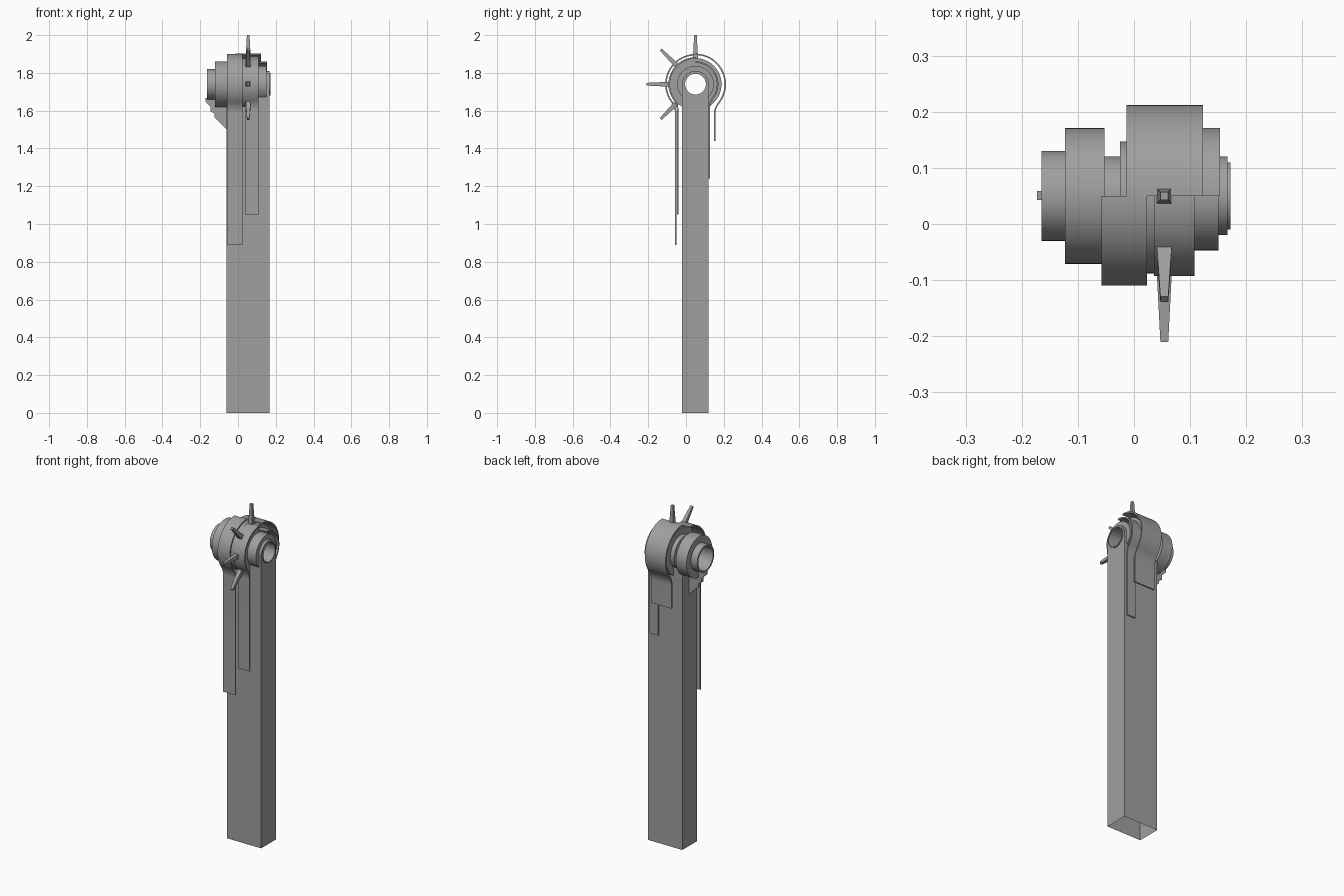
import bpy, bmesh
from math import sin, cos, pi, acos
from mathutils import Vector, Matrix

cube = bpy.data.objects.get("Cube")
if cube:
    bpy.data.objects.remove(cube)

CY, CZ = 0.05, 1.74      # bore axis, running along x
POST_R, BORE_R = 0.07, 0.055

grey = bpy.data.materials.new("plain grey")
grey.use_nodes = True
grey.diffuse_color = (0.35, 0.35, 0.35, 1)
grey.node_tree.nodes["Principled BSDF"].inputs["Base Color"].default_value = (0.35, 0.35, 0.35, 1)


def finish(name, bm, closed=True):
    if closed:
        bmesh.ops.recalc_face_normals(bm, faces=bm.faces)
    mesh = bpy.data.meshes.new(name)
    bm.to_mesh(mesh)
    bm.free()
    mesh.materials.append(grey)
    ob = bpy.data.objects.new(name, mesh)
    bpy.context.collection.objects.link(ob)
    bpy.ops.object.select_all(action='DESELECT')
    ob.select_set(True)
    bpy.context.view_layer.objects.active = ob
    bpy.ops.object.shade_smooth_by_angle(angle=pi / 6)


def loft(bm, x, points):
    """Ring of vertices at x from points relative to the bore axis."""
    return [bm.verts.new((x, CY + y, CZ + z)) for y, z in points]


def circle(r, n=64):
    return [(r * cos(2 * pi * i / n), r * sin(2 * pi * i / n)) for i in range(n)]


def skin(bm, a, b, skip=lambda i: False):
    n = len(a)
    for i in range(n):
        if not skip(i):
            j = (i + 1) % n
            bm.faces.new((a[i], a[j], b[j], b[i]))


def tube(name, x0, x1, outer, inner):
    bm = bmesh.new()
    rings = [loft(bm, x, circle(r)) for x, r in
             ((x0, outer), (x1, outer), (x1, inner), (x0, inner))]
    for k in range(4):
        skin(bm, rings[k], rings[(k + 1) % 4])
    finish(name, bm)


def strap(name, x0, x1, side, radius, drop, end_z, thick=0.008, fillet=0.1):
    """Strip hung over the collar: quarter arc, reverse bend, straight tail."""
    d = drop
    phi = acos((d + fillet) / (radius + fillet))
    path = []
    for i in range(33):
        a = pi / 2 - (pi / 2 + phi) * i / 32
        path.append((radius * cos(a), radius * sin(a), cos(a), sin(a)))
    cy, cz = d + fillet, -(radius + fillet) * sin(phi)
    for i in range(1, 11):
        a = phi * (1 - i / 10)
        path.append((cy - fillet * cos(a), cz + fillet * sin(a), cos(a), -sin(a)))
        if i == 1:
            path[-1] = path[-1][:2] + (cos(a), -sin(a))
    path.append((d, end_z - CZ, 1, 0))
    outline = [(side * y, z) for y, z, _, _ in path]
    outline += [(side * (y - thick * ny), z - thick * nz) for y, z, ny, nz in reversed(path)]
    bm = bmesh.new()
    a, b = loft(bm, x0, outline), loft(bm, x1, outline)
    skin(bm, a, b)
    n = len(outline)
    for ring in (a, b):
        for i in range(n // 2 - 1):
            bm.faces.new((ring[i], ring[i + 1], ring[n - 2 - i], ring[n - 1 - i]))
    finish(name, bm)


# Post: round-topped, bored through, open underneath
def post_edge(y, z):
    if z >= 0:
        return (y * POST_R, z * POST_R)
    if abs(z) > abs(y) - 1e-6:
        return (POST_R * y / abs(z), -CZ)
    return (POST_R * (1 if y > 0 else -1), POST_R * z / abs(y))


bm = bmesh.new()
rim = [post_edge(y, z) for y, z in circle(1)]
left_rim, left_bore = loft(bm, 0.167, rim), loft(bm, 0.167, circle(BORE_R))
right_rim, right_bore = loft(bm, -0.06, rim), loft(bm, -0.06, circle(BORE_R))
is_open = lambda i: rim[i][1] < -1 and rim[(i + 1) % 64][1] < -1
skin(bm, right_rim, left_rim, is_open)
skin(bm, left_rim, left_bore)
skin(bm, left_bore, right_bore)
skin(bm, right_bore, right_rim)
finish("post", bm)

# Collars and sleeves stacked along the bore
tube("bore_liner", 0.16, 0.172, 0.06, BORE_R)
tube("inner_collar", -0.025, 0.151, 0.097, 0.065)
tube("middle_collar", 0.0, 0.094, 0.138, 0.09)
tube("outer_wheel", -0.123, -0.053, 0.121, 0.075)
tube("end_sleeve", -0.165, -0.06, 0.08, 0.07)

# Hanging straps
strap("front_long_strap", -0.058, 0.023, -1, 0.16, 0.108, 0.89)
strap("front_short_strap", 0.036, 0.108, -1, 0.143, 0.098, 1.05)
strap("back_wide_strap", -0.013, 0.123, 1, 0.162, 0.105, 1.44)
strap("back_narrow_strap", 0.095, 0.153, 1, 0.121, 0.077, 1.24)

# Four tapered square spikes fanned over the front
for k in range(4):
    bm = bmesh.new()
    bmesh.ops.create_cone(bm, cap_ends=True, segments=4, radius1=0.014 * 2 ** 0.5,
                          radius2=0.007 * 2 ** 0.5, depth=0.135)
    turn = (Matrix.Translation((0.054, CY, CZ)) @ Matrix.Rotation(k * pi / 4, 4, 'X')
            @ Matrix.Translation((0, 0, 0.1925)) @ Matrix.Rotation(pi / 4, 4, 'Z'))
    bmesh.ops.transform(bm, matrix=turn, verts=bm.verts)
    finish("spike_%d" % (k + 1), bm)

# Stepped gusset under the sleeve
bm = bmesh.new()
steps = [(-0.06, 1.5), (-0.125, 1.565), (-0.125, 1.585), (-0.145, 1.595), (-0.145, 1.62),
         (-0.173, 1.65), (-0.173, 1.668), (-0.06, 1.668)]
face = bm.faces.new([bm.verts.new((x, 0.043, z)) for x, z in steps])
ext = bmesh.ops.extrude_face_region(bm, geom=[face])
bmesh.ops.translate(bm, vec=Vector((0, 0.016, 0)),
                    verts=[v for v in ext["geom"] if isinstance(v, bmesh.types.BMVert)])
finish("gusset", bm)
